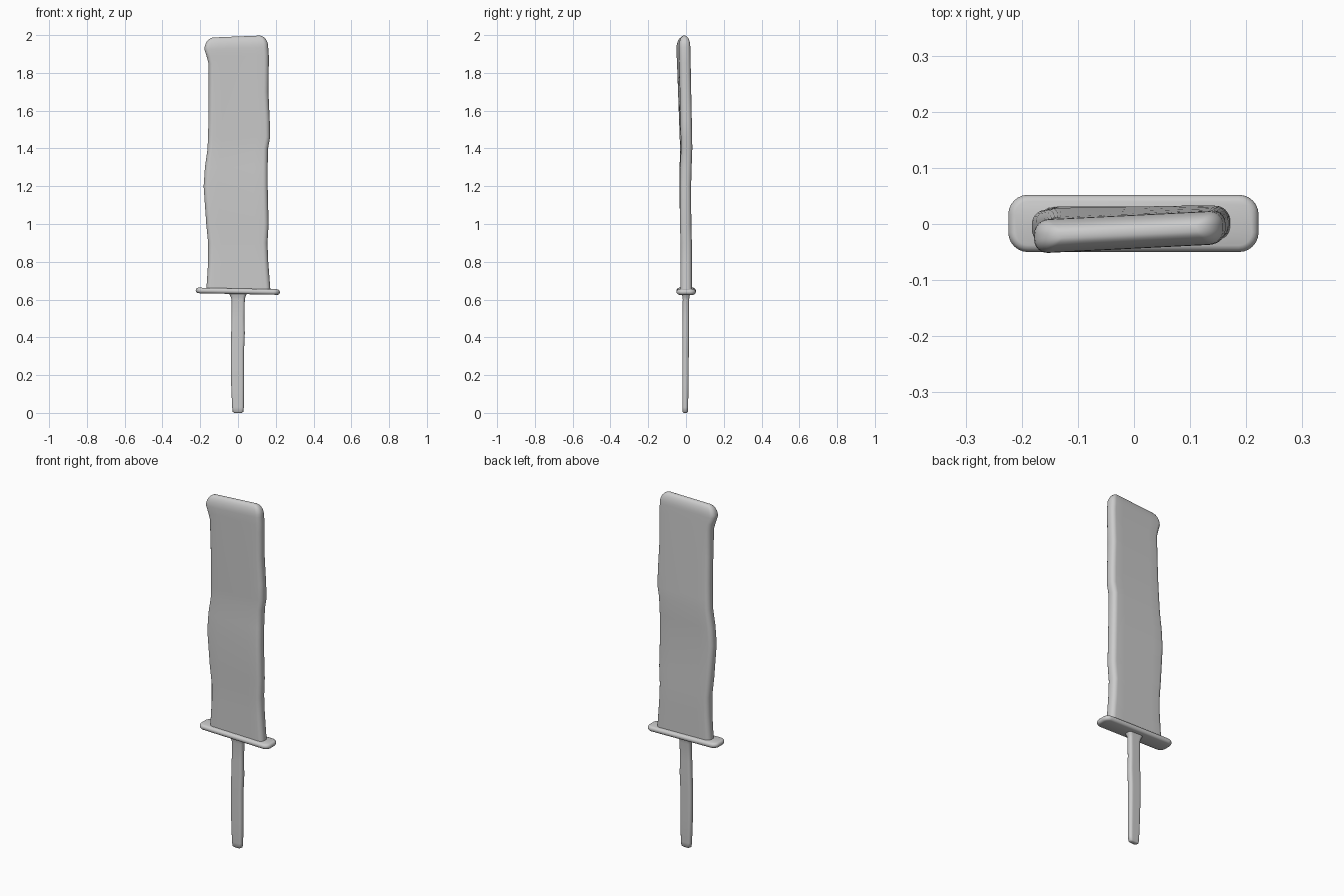
import bpy, bmesh, math

if "Cube" in bpy.data.objects:
    bpy.data.objects.remove(bpy.data.objects["Cube"])


def section(z, cx, cy, hx, hy, r, tilt=0, yaw=0, seg=6):
    """Rounded rectangle ring; tilt slopes z along x, yaw slopes y along x."""
    r = min(r, hx * 0.98, hy * 0.98)
    pts = []
    for q, (sx, sy) in enumerate([(1, 1), (-1, 1), (-1, -1), (1, -1)]):
        ox, oy = cx + sx * (hx - r), cy + sy * (hy - r)
        for i in range(seg + 1):
            a = math.pi / 2 * (q + i / seg)
            pts.append((ox + r * math.cos(a), oy + r * math.sin(a)))
        if q in (0, 2):  # extra points along the broad faces
            for i in range(1, 6):
                pts.append((ox - sx * 2 * (hx - r) * i / 6, cy + sy * hy))
    return [(x, y + yaw * x, z + tilt * x) for x, y in pts]


def loft(name, rings):
    bm = bmesh.new()
    loops = [[bm.verts.new(p) for p in section(*r)] for r in rings]
    n = len(loops[0])
    for a, b in zip(loops, loops[1:]):
        for i in range(n):
            j = (i + 1) % n
            bm.faces.new((a[i], a[j], b[j], b[i]))
    bm.faces.new(loops[0][::-1])
    bm.faces.new(loops[-1])
    bmesh.ops.recalc_face_normals(bm, faces=bm.faces)
    me = bpy.data.meshes.new(name)
    bm.to_mesh(me)
    bm.free()
    ob = bpy.data.objects.new(name, me)
    bpy.context.collection.objects.link(ob)
    bpy.ops.object.select_all(action='DESELECT')
    ob.select_set(True)
    bpy.context.view_layer.objects.active = ob
    bpy.ops.object.shade_smooth_by_angle(angle=math.radians(60))


# Blade: wavy outline as (height, left, right), thickness and twist by rule
outline = [(0.645, -.168, .172), (0.8, -.158, .16), (0.9, -.158, .156),
           (1.0, -.168, .162), (1.2, -.182, .157), (1.3, -.175, .157),
           (1.4, -.161, .159), (1.46, -.159, .17), (1.55, -.156, .168),
           (1.7, -.155, .161), (1.85, -.156, .163), (1.89, -.166, .163),
           (1.93, -.178, .16)]
blade = []
for z, x0, x1 in outline:
    t = max(0, z - 1.1)
    cy = 0.001 - 0.005 * math.sin(math.pi * min(1, max(0, (z - 0.9) / 0.5))) - 0.014 * max(0, z - 1.4) / 0.5
    blade.append((z, (x0 + x1) / 2, cy, (x1 - x0) / 2, 0.030, 0.025, 0.03 * max(0, z - 1.85) / 0.08, 0.06 * t))
# rounded tip: inset the last ring along a quarter circle
z, cx, cy, hx, hy, r, tilt, yaw = blade[-1]
for i in range(1, 7):
    a = math.radians(14 * i)
    c = 1 - math.cos(a)
    blade.append((z + 0.063 * math.sin(a), cx, cy, hx - 0.05 * c, hy * (1 - 0.9 * c),
                  0.025 * (1 - 0.8 * c), 0.04, yaw))
loft("blade", blade)

# Guard: thin, slightly tilted plate with a rounded rim
guard = []
for i in range(-3, 4):
    a = math.radians(26 * i)
    d = 0.015 * (1 - math.cos(a))
    guard.append((0.644 + 0.015 * math.sin(a), -0.001, 0.001, 0.223 - d, 0.051 - d, 0.035 - d, -0.02))
loft("guard", guard)

# Handle: slim flattened rod (height, centre x, half width), flared under the guard
rod = [(0, 0, .019), (.005, 0, .028), (.03, 0, .031), (.15, -.002, .034), (.25, -.003, .035),
       (.33, -.003, .035), (.42, 0, .036), (.5, 0, .034), (.6, .001, .035),
       (.615, 0, .039), (.635, 0, .05)]
loft("handle", [(z, cx, -0.004 + 0.006 * z, hw, hw * 0.48, hw * 0.4) for z, cx, hw in rod])
